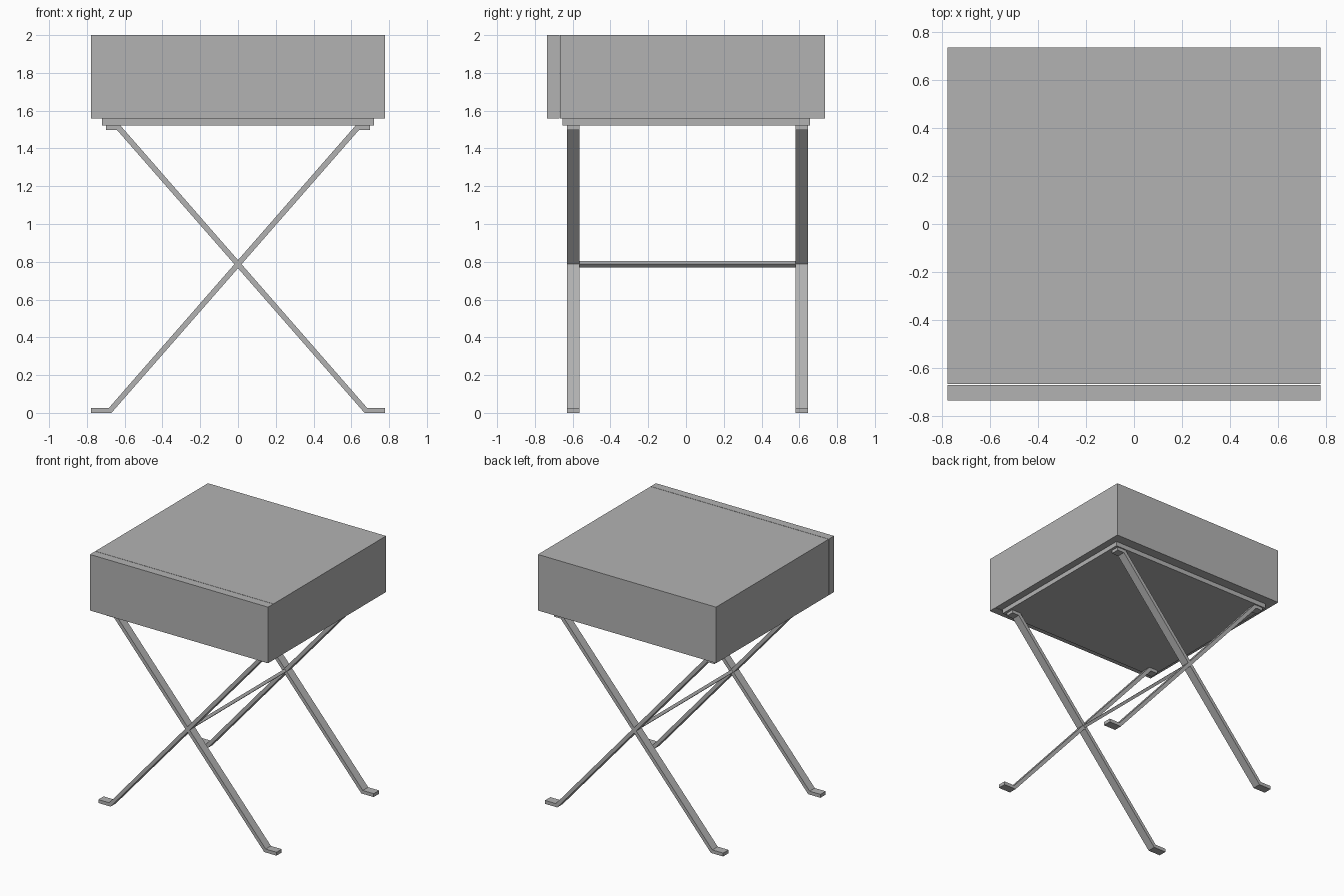
import bpy

if "Cube" in bpy.data.objects:
    bpy.data.objects.remove(bpy.data.objects["Cube"])

# One mid-grey finish for every part
finish = bpy.data.materials.new("grey_finish")
finish.diffuse_color = (0.45, 0.45, 0.45, 1.0)
finish.use_nodes = True
finish.node_tree.nodes["Principled BSDF"].inputs["Base Color"].default_value = finish.diffuse_color


def prism(name, profile, y0, y1):
    """Extrude a counter-clockwise x-z profile from y0 to y1."""
    n = len(profile)
    verts = [(x, y0, z) for x, z in profile] + [(x, y1, z) for x, z in profile]
    faces = [list(range(n)), list(range(2 * n - 1, n - 1, -1))]
    faces += [[i, i + n, (i + 1) % n + n, (i + 1) % n] for i in range(n)]
    mesh = bpy.data.meshes.new(name)
    mesh.from_pydata(verts, [], faces)
    mesh.materials.append(finish)
    obj = bpy.data.objects.new(name, mesh)
    bpy.context.collection.objects.link(obj)
    return obj


def box(name, half_x, y0, y1, z0, z1):
    return prism(name, [(-half_x, z0), (half_x, z0), (half_x, z1), (-half_x, z1)], y0, y1)


# Cabinet with a separate drawer front and a recessed base plate
box("cabinet_body", 0.777, -0.667, 0.735, 1.558, 2.0)
box("drawer_front", 0.777, -0.735, -0.670, 1.558, 2.0)
box("base_plate", 0.72, -0.655, 0.657, 1.522, 1.558)

# Crossed flat-bar legs with bent feet and top mounting tabs
leg_profile = [(-0.777, 0), (-0.67, 0), (0.64, 1.497), (0.70, 1.497),
               (0.70, 1.522), (0.623, 1.522), (-0.683, 0.027), (-0.777, 0.027)]
mirrored_profile = [(-x, z) for x, z in reversed(leg_profile)]
for place, y0, y1 in (("front", -0.63, -0.565), ("back", 0.58, 0.647)):
    prism(place + "_leg_rising_right", leg_profile, y0, y1)
    prism(place + "_leg_rising_left", mirrored_profile, y0, y1)

# Stretcher bar joining the two leg crossings
r, zc = 0.016, 0.787
prism("stretcher_bar", [(0, zc - r), (r, zc), (0, zc + r), (-r, zc)], -0.57, 0.585)
